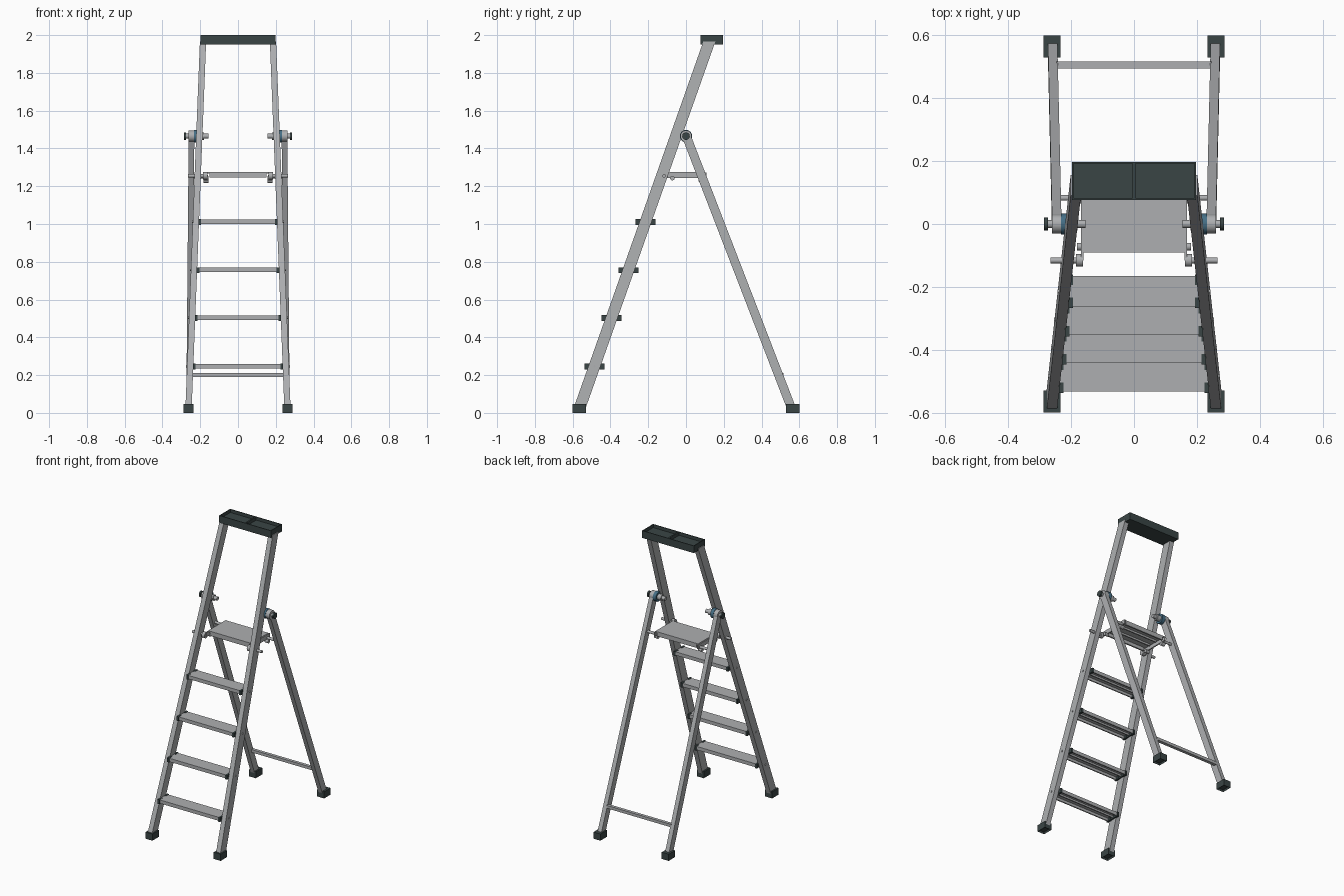
import bpy, bmesh, math
from mathutils import Matrix, Vector

if "Cube" in bpy.data.objects:
    bpy.data.objects.remove(bpy.data.objects["Cube"])


def material(name, colour):
    m = bpy.data.materials.new(name)
    m.diffuse_color = (*colour, 1)
    m.use_nodes = True
    m.node_tree.nodes["Principled BSDF"].inputs["Base Color"].default_value = m.diffuse_color
    return m


ALU = material("aluminium grey", (0.42, 0.43, 0.44))
DARK = material("dark plastic", (0.042, 0.06, 0.06))
BLUE = material("steel blue", (0.06, 0.16, 0.24))


def finish(name, bm, mat, smooth=False):
    bmesh.ops.recalc_face_normals(bm, faces=bm.faces)
    me = bpy.data.meshes.new(name)
    bm.to_mesh(me)
    bm.free()
    me.materials.append(mat)
    ob = bpy.data.objects.new(name, me)
    bpy.context.collection.objects.link(ob)
    if smooth:
        bpy.context.view_layer.objects.active = ob
        ob.select_set(True)
        bpy.ops.object.shade_smooth_by_angle(angle=math.radians(40))
        ob.select_set(False)
    return ob


def add_box(bm, x0, x1, y0, y1, z0, z1):
    c = Vector(((x0 + x1) / 2, (y0 + y1) / 2, (z0 + z1) / 2))
    size = (abs(x1 - x0), abs(y1 - y0), abs(z1 - z0), 1)
    return bmesh.ops.create_cube(bm, size=1, matrix=Matrix.Translation(c) @ Matrix.Diagonal(size))


def boxes(name, mat, *dims):
    bm = bmesh.new()
    for d in dims:
        add_box(bm, *d)
    return finish(name, bm, mat)


def pin(name, mat, x0, x1, y, z, r, sides=24):
    """Cylinder lying along x."""
    bm = bmesh.new()
    mtx = Matrix.Translation(((x0 + x1) / 2, y, z)) @ Matrix.Rotation(math.pi / 2, 4, 'Y')
    bmesh.ops.create_cone(bm, cap_ends=True, segments=sides, radius1=r, radius2=r,
                          depth=abs(x1 - x0), matrix=mtx)
    return finish(name, bm, mat, True)


def leg(name, a, b, wx, wy):
    """Sloping rectangular tube with level ends."""
    bm = bmesh.new()
    add_box(bm, -wx / 2, wx / 2, -wy / 2, wy / 2, 0, 1)
    for v in bm.verts:
        p = b if v.co.z > 0.5 else a
        v.co = Vector((v.co.x + p[0], v.co.y + p[1], p[2]))
    return finish(name, bm, ALU)


def foot(name, x, y):
    """Rubber foot with a hollow underside."""
    bm = bmesh.new()
    add_box(bm, x - 0.0265, x + 0.0265, y - 0.035, y + 0.035, 0, 0.046)
    bm.faces.ensure_lookup_table()
    low = min(bm.faces, key=lambda f: f.calc_center_median().z)
    bmesh.ops.inset_region(bm, faces=[low], thickness=0.006)
    for v in low.verts:
        v.co.z += 0.012
    finish(name, bm, DARK)


def stile(z):
    """Centre of the front stile (x, y) at height z."""
    t = (z - 0.02) / 1.95
    return 0.262 - 0.077 * t, -0.565 + 0.69 * t


# Front stiles, rear legs and feet
for s, side in ((-1, "left"), (1, "right")):
    x0, y0 = stile(0.02)
    x1, y1 = stile(1.965)
    leg(f"front_stile_{side}", (s * x0, y0, 0.02), (s * x1, y1, 1.965), 0.033, 0.064)
    leg(f"rear_leg_{side}", (s * 0.259, 0.56, 0.02), (s * 0.246, 0.002, 1.465), 0.03, 0.05)
    foot(f"front_foot_{side}", s * 0.261, -0.565)
    foot(f"rear_foot_{side}", s * 0.261, 0.565)

    # Pivot joint between stile and rear leg
    pz = 1.465
    pin(f"pivot_shaft_{side}", ALU, s * 0.155, s * 0.28, 0, pz, 0.013)
    pin(f"pivot_inner_collar_{side}", ALU, s * 0.18, s * 0.212, 0, pz, 0.02)
    pin(f"pivot_disc_{side}", BLUE, s * 0.208, s * 0.232, 0, pz, 0.033)
    pin(f"pivot_barrel_{side}", ALU, s * 0.232, s * 0.261, 0, pz, 0.03)
    pin(f"pivot_cap_{side}", DARK, s * 0.274, s * 0.286, 0, pz, 0.02)

    # Platform pins, rollers and side rail
    pin(f"platform_front_pin_{side}", ALU, s * 0.165, s * 0.266, -0.116, 1.255, 0.009)
    pin(f"platform_front_roller_{side}", ALU, s * 0.162, s * 0.184, -0.116, 1.255, 0.02)
    pin(f"platform_rear_pin_{side}", ALU, s * 0.16, s * 0.25, 0.083, 1.25, 0.009)
    for y, z in ((-0.072, 1.243), (0.078, 1.23)):
        pin(f"platform_lug_{side}", ALU, s * 0.155, s * 0.182, y, z, 0.012)
    boxes(f"platform_rail_{side}", ALU,
          (s * 0.161, s * 0.169, -0.116, 0.108, 1.243, 1.273))

# Steps: open channels with dark end caps and rivets
for i, z in enumerate((0.247, 0.503, 0.757, 1.012)):
    x, y = stile(z)
    w = x - 0.016
    top, low, h = z + 0.012, z - 0.012, 0.048
    boxes(f"step_{i + 1}", ALU,
          (-w, w, y - h, y + h, top - 0.006, top),
          (-w, w, y - h, y - h + 0.008, low, top - 0.006),
          (-w, w, y + h - 0.008, y + h, low, top - 0.006),
          (-w, w, y - 0.004, y + 0.004, low + 0.006, top - 0.006))
    for s, side in ((-1, "left"), (1, "right")):
        boxes(f"step_cap_{i + 1}_{side}", DARK,
              (s * (w - 0.012), s * (w + 0.002), y - 0.053, y - 0.02, low - 0.004, top + 0.002),
              (s * (w - 0.012), s * (w + 0.002), y + 0.02, y + 0.053, low - 0.004, top + 0.002),
              (s * (w - 0.008), s * w, y - 0.02, y + 0.02, low - 0.002, top - 0.007))
        pin(f"step_rivet_{i + 1}_{side}", ALU, s * (x + 0.01), s * (x + 0.021), y, z, 0.006, 12)

# Platform: shallow channel with two ribs
boxes("platform", ALU,
      (-0.163, 0.163, -0.09, 0.1, 1.268, 1.276),
      (-0.15, 0.15, -0.09, -0.08, 1.245, 1.268),
      (-0.15, 0.15, 0.09, 0.1, 1.245, 1.268),
      (-0.15, 0.15, -0.03, -0.022, 1.255, 1.268),
      (-0.15, 0.15, 0.032, 0.04, 1.255, 1.268))

# Rear cross bar
boxes("rear_cross_bar", ALU, (-0.247, 0.247, 0.495, 0.517, 0.19, 0.21))

# Tool tray: two recesses with a divider
bm = bmesh.new()
add_box(bm, -0.198, 0, 0.077, 0.197, 1.95, 2.0)
add_box(bm, 0, 0.198, 0.077, 0.197, 1.95, 2.0)
bmesh.ops.remove_doubles(bm, verts=bm.verts, dist=0.0001)
bmesh.ops.delete(bm, geom=[f for f in bm.faces if abs(f.calc_center_median().x) < 0.001],
                 context='FACES_ONLY')
tops = [f for f in bm.faces if f.calc_center_median().z > 1.99]
bmesh.ops.inset_individual(bm, faces=tops, thickness=0.007)
walls = bmesh.ops.extrude_discrete_faces(bm, faces=tops)["faces"]
for f in walls:
    for v in f.verts:
        v.co.z -= 0.022
finish("tool_tray", bm, DARK)
